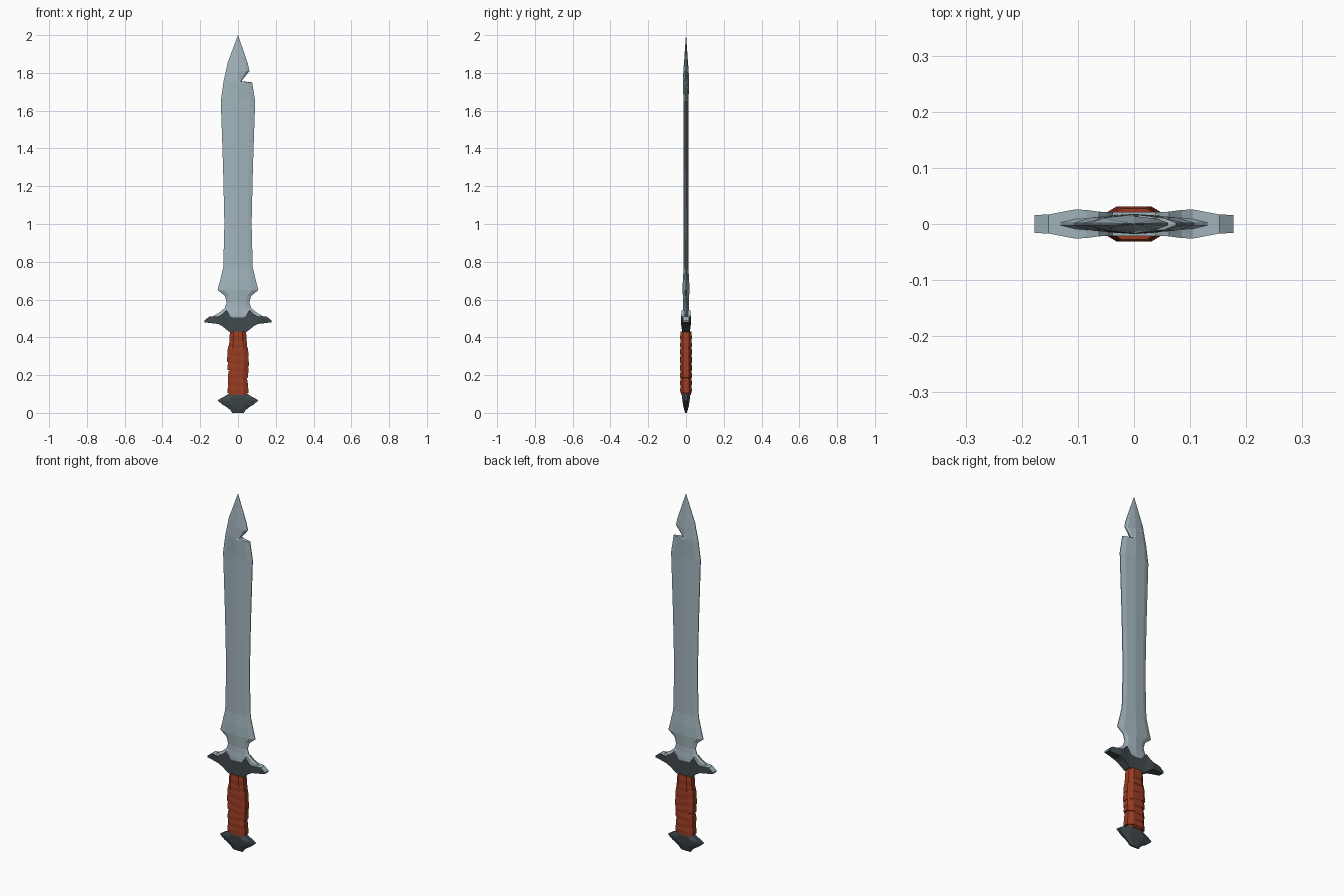
import bpy, bmesh, math

if "Cube" in bpy.data.objects:
    bpy.data.objects.remove(bpy.data.objects["Cube"])


def material(name, rgb):
    m = bpy.data.materials.new(name)
    m.diffuse_color = (*rgb, 1)
    m.use_nodes = True
    m.node_tree.nodes["Principled BSDF"].inputs["Base Color"].default_value = m.diffuse_color
    return m


STEEL = material("pale steel", (0.36, 0.46, 0.50))
DARK = material("dark iron", (0.052, 0.068, 0.074))
RED = material("red leather", (0.32, 0.045, 0.016))


def loft(name, rings, mats):
    """Skin a list of equal-length point rings and cap both ends."""
    bm = bmesh.new()
    vs = [[bm.verts.new(p) for p in r] for r in rings]
    n = len(rings[0])
    for a, b in zip(vs, vs[1:]):
        for i in range(n):
            j = (i + 1) % n
            bm.faces.new((a[i], a[j], b[j], b[i]))
    bm.faces.new(vs[0])
    bm.faces.new(vs[-1])
    bmesh.ops.remove_doubles(bm, verts=bm.verts, dist=1e-5)
    bmesh.ops.recalc_face_normals(bm, faces=bm.faces)
    me = bpy.data.meshes.new(name)
    bm.to_mesh(me)
    bm.free()
    for m in mats:
        me.materials.append(m)
    ob = bpy.data.objects.new(name, me)
    bpy.context.collection.objects.link(ob)
    return ob


# Blade: height, left width, right width (notch near the tip), half thickness
blade = [(0.495, .135, .135, .016), (0.512, .132, .132, .018), (0.53, .10, .10, .018),
         (0.555, .07, .07, .016), (0.585, .06, .06, .015), (0.62, .07, .07, .017),
         (0.65, .108, .108, .018), (0.70, .095, .095, .017), (0.77, .078, .078, .012),
         (1.0, .072, .072, .012), (1.30, .079, .079, .012), (1.65, .091, .091, .013),
         (1.75, .077, .075, .017), (1.756, .076, .018, .017), (1.81, .064, .061, .014),
         (1.85, .056, .052, .011), (2.0, .0005, .0005, .0005)]


def blade_ring(z, l, r, t):
    e = min(.002, t)
    return [(-l, -e, z), (-l * .7, -t * .65, z), (0, -t, z), (r * .7, -t * .65, z), (r, -e, z),
            (r, e, z), (r * .7, t * .65, z), (0, t, z), (-l * .7, t * .65, z), (-l, e, z)]


loft("blade", [blade_ring(*s) for s in blade], [STEEL])

# Crossguard: x, bottom, top, half depth, mirrored about the centre
half = [(.02, .428, .505, .021), (.038, .428, .508, .021), (.048, .43, .528, .021),
        (.062, .442, .545, .022), (.085, .46, .522, .025), (.105, .471, .511, .026),
        (.152, .476, .510, .017), (.177, .48, .49, .016)]
cols = [(-x, b, t, d) for x, b, t, d in reversed(half)] + half
guard = loft("crossguard", [[(x, -d, b), (x, d, b), (x, d, t), (x, -d, t)]
                            for x, b, t, d in cols], [DARK, STEEL])
for p in guard.data.polygons:      # bright worn upper edge
    if abs(p.normal.y) < .7 and (p.normal.z > .1 or abs(p.normal.x) > .95):
        p.material_index = 1


def grip_ring(z, w, d, slope):
    pts = [(-w, -d * .5), (-w * .55, -d), (w * .55, -d), (w, -d * .5),
           (w, d * .5), (w * .55, d), (-w * .55, d), (-w, d * .5)]
    return [(x, y, z + slope * x) for x, y in pts]


# Grip core and slanted leather wraps
loft("grip_core", [grip_ring(.095, .048, .026, 0), grip_ring(.43, .042, .026, 0)], [RED])
wraps = [(.105, .145, .054, 0), (.14, .185, .051, -.12), (.18, .225, .052, .12),
         (.22, .265, .054, -.14), (.258, .31, .056, -.2), (.302, .352, .054, -.12),
         (.345, .385, .047, .08), (.38, .432, .044, 0)]
for i, (z0, z1, w, s) in enumerate(wraps):
    loft(f"leather_wrap_{i + 1}",
         [grip_ring(z0, w + .002, .030, s), grip_ring((z0 + z1) / 2, w + .001, .031, s),
          grip_ring(z1, w - .003, .028, s * .7)], [RED])

# Pommel: height, half width, half depth, tapering to a flat foot
pommel = [(0, .03, .004), (.012, .038, .008), (.03, .058, .013), (.042, .08, .016),
          (.066, .108, .019), (.078, .09, .021), (.09, .066, .022), (.103, .048, .022)]
loft("pommel", [[(-w, -d * .4, z), (-w * .45, -d, z), (w * .45, -d, z), (w, -d * .4, z),
                 (w, d * .4, z), (w * .45, d, z), (-w * .45, d, z), (-w, d * .4, z)]
                for z, w, d in pommel], [DARK])
